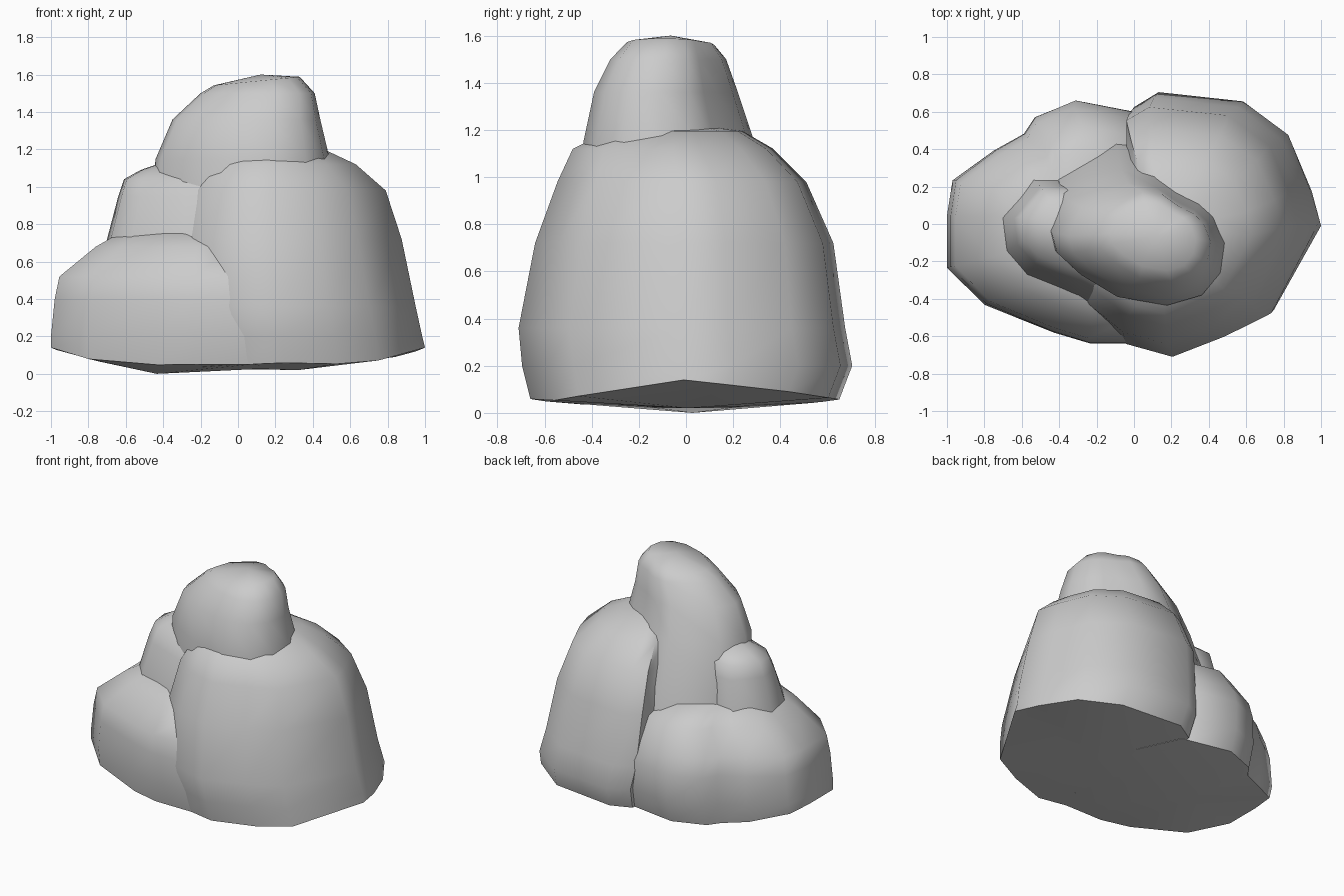
import bpy, bmesh

if "Cube" in bpy.data.objects:
    bpy.data.objects.remove(bpy.data.objects["Cube"])


def rock(name, outline, levels, bottom, top, rim=0.0, lean=0.0):
    """Loft a plan outline through levels (z, x0, x1, y0, y1).
    rim lifts the ends of the base edge, lean tilts the top ring along x."""
    xs, ys = [p[0] for p in outline], [p[1] for p in outline]
    ax, bx, ay, by = min(xs), max(xs), min(ys), max(ys)
    bm = bmesh.new()
    rings = []
    for i, (z, x0, x1, y0, y1) in enumerate(levels):
        ring = []
        for px, py in outline:
            x = x0 + (px - ax) / (bx - ax) * (x1 - x0)
            y = y0 + (py - ay) / (by - ay) * (y1 - y0)
            h = z
            if i == 0 and rim:
                h += rim * x ** 4 + 0.15 * y ** 4
            if i == len(levels) - 1:
                h += lean * x
            ring.append(bm.verts.new((x, y, h)))
        rings.append(ring)
    n = len(outline)
    for a, b in zip(rings, rings[1:]):
        for k in range(n):
            j = (k + 1) % n
            bm.faces.new((a[k], a[j], b[j], b[k]))
    # close both ends with fans
    for ring, h in ((rings[0], bottom), (rings[-1], top)):
        cx = sum(v.co.x for v in ring) / n
        cy = sum(v.co.y for v in ring) / n
        c = bm.verts.new((cx, cy, h))
        for k in range(n):
            bm.faces.new((ring[k], ring[(k + 1) % n], c))
    bmesh.ops.recalc_face_normals(bm, faces=bm.faces[:])
    mesh = bpy.data.meshes.new(name)
    bm.to_mesh(mesh)
    bm.free()
    ob = bpy.data.objects.new(name, mesh)
    bpy.context.collection.objects.link(ob)
    bpy.ops.object.select_all(action='DESELECT')
    ob.select_set(True)
    bpy.context.view_layer.objects.active = ob
    bpy.ops.object.shade_smooth_by_angle(angle=1.0)
    return ob


# large boulder on the right
rock("large_boulder",
     [(1, 0), (.95, .2), (.84, .48), (.6, .66), (.15, .71), (.02, .63),
      (.02, .45), (-.1, .2), (-.3, -.2), (-.2, -.46), (.0, -.63),
      (.25, -.7), (.53, -.59), (.75, -.48)],
     [(.03, -.3, 1, -.66, .65), (.2, -.32, .985, -.695, .705),
      (.36, -.34, .95, -.71, .675), (.72, -.34, .875, -.64, .625),
      (.98, -.28, .79, -.545, .51), (1.12, -.18, .63, -.48, .37),
      (1.195, -.05, .47, -.33, .24)],
     bottom=.02, top=1.235, rim=.11)

# low wide boulder on the left
rock("low_boulder",
     [(-.97, .24), (-1, .05), (-1, -.23), (-.8, -.43), (-.43, -.58),
      (-.23, -.64), (.08, -.64), (.2, -.2), (.2, .3), (.05, .6),
      (-.31, .67), (-.53, .58), (-.59, .49), (-.75, .4)],
     [(.03, -1, .2, -.61, .61), (.2, -1, .2, -.64, .66),
      (.4, -.98, .18, -.635, .66), (.52, -.955, .15, -.61, .62),
      (.68, -.76, .08, -.5, .53), (.76, -.62, -.1, -.37, .4)],
     bottom=0, top=.785, rim=.11)

# tall stone on top, reaching down behind
rock("top_stone",
     [(.49, -.06), (.46, -.24), (.36, -.37), (.17, -.43), (-.1, -.38),
      (-.3, -.25), (-.43, -.12), (-.46, 0), (-.38, .2), (-.08, .37),
      (.1, .34), (.22, .25), (.35, .18), (.43, .1)],
     [(.6, -.5, .5, -.42, .45), (.85, -.48, .5, -.43, .4),
      (1.15, -.44, .49, -.435, .29), (1.36, -.35, .44, -.39, .22),
      (1.5, -.2, .41, -.32, .17), (1.555, -.13, .33, -.25, .12)],
     bottom=.55, top=1.6, lean=.1)

# small stone wedged on the left, its front sloping into the large boulder
rock("small_stone",
     [(-.71, .03), (-.55, .24), (-.37, .24), (-.1, .1), (.06, -.6),
      (-.3, -.4), (-.58, -.28), (-.69, -.15)],
     [(.5, -.73, .06, -.62, .26), (.72, -.7, .06, -.59, .24),
      (.95, -.64, .04, -.47, .2), (1.04, -.61, -.02, -.39, .18),
      (1.09, -.52, -.15, -.25, .12)],
     bottom=.48, top=1.14)
